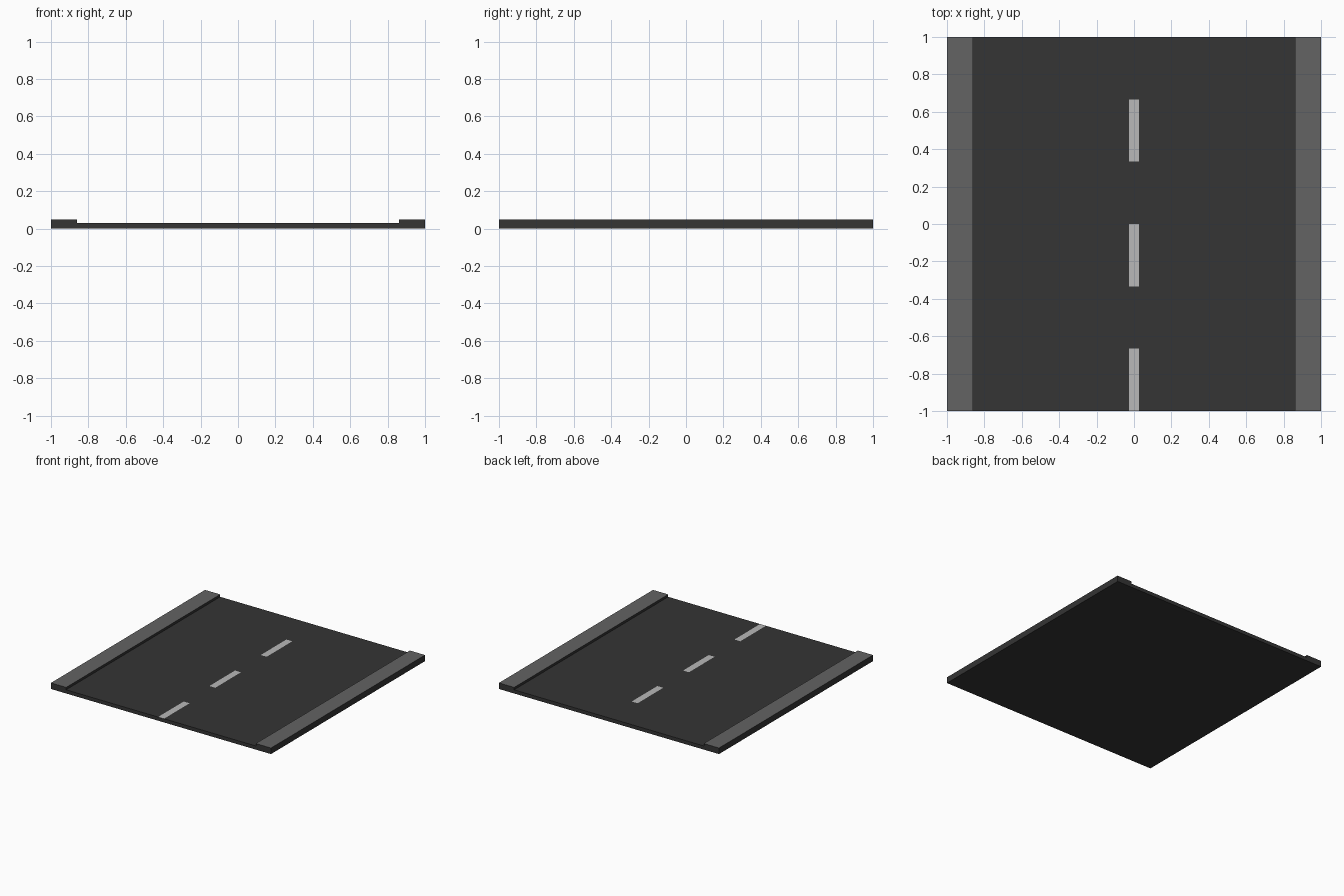
import bpy, bmesh
from mathutils import Vector

if "Cube" in bpy.data.objects:
    bpy.data.objects.remove(bpy.data.objects["Cube"])

ROAD_Z, CURB_Z = 0.03, 0.05
CURB_X, DASH_X = 0.862, 0.027
DASHES = [(-1, -2/3), (-1/3, 0), (1/3, 2/3)]


def material(name, grey):
    m = bpy.data.materials.new(name)
    m.diffuse_color = (grey, grey, grey, 1)
    m.use_nodes = True
    m.node_tree.nodes["Principled BSDF"].inputs["Base Color"].default_value = m.diffuse_color
    return m


# Cross-section of slab and raised kerbs, swept along the road
half = [(DASH_X, ROAD_Z), (CURB_X, ROAD_Z), (CURB_X, CURB_Z), (1, CURB_Z), (1, 0)]
profile = half + [(-x, z) for x, z in reversed(half)]
bm = bmesh.new()
section = bm.faces.new([bm.verts.new((x, -1, z)) for x, z in profile])
swept = bmesh.ops.extrude_face_region(bm, geom=[section], use_keep_orig=True)
bmesh.ops.translate(bm, vec=(0, 2, 0),
                    verts=[v for v in swept["geom"] if isinstance(v, bmesh.types.BMVert)])
bmesh.ops.recalc_face_normals(bm, faces=bm.faces)

# Cut the centre strip where the painted dashes start and stop
for y in sorted({y for dash in DASHES for y in dash if abs(y) < 1}):
    strip = [f for f in bm.faces
             if f.normal.z > 0.5 and abs(f.calc_center_median().x) < DASH_X]
    edges = {e for f in strip for e in f.edges}
    verts = {v for f in strip for v in f.verts}
    bmesh.ops.bisect_plane(bm, geom=strip + list(edges) + list(verts),
                           plane_co=Vector((0, y, 0)), plane_no=Vector((0, 1, 0)))

# Paint kerb tops and dashes; everything else is asphalt
for f in bm.faces:
    c = f.calc_center_median()
    if f.normal.z > 0.5:
        if c.z > ROAD_Z + 0.01:
            f.material_index = 1
        elif abs(c.x) < DASH_X and any(a < c.y < b for a, b in DASHES):
            f.material_index = 2

mesh = bpy.data.meshes.new("road_tile")
bm.to_mesh(mesh)
bm.free()
for name, grey in (("asphalt", 0.035), ("kerb_top", 0.125), ("lane_paint", 0.48)):
    mesh.materials.append(material(name, grey))
bpy.context.collection.objects.link(bpy.data.objects.new("road_tile", mesh))
